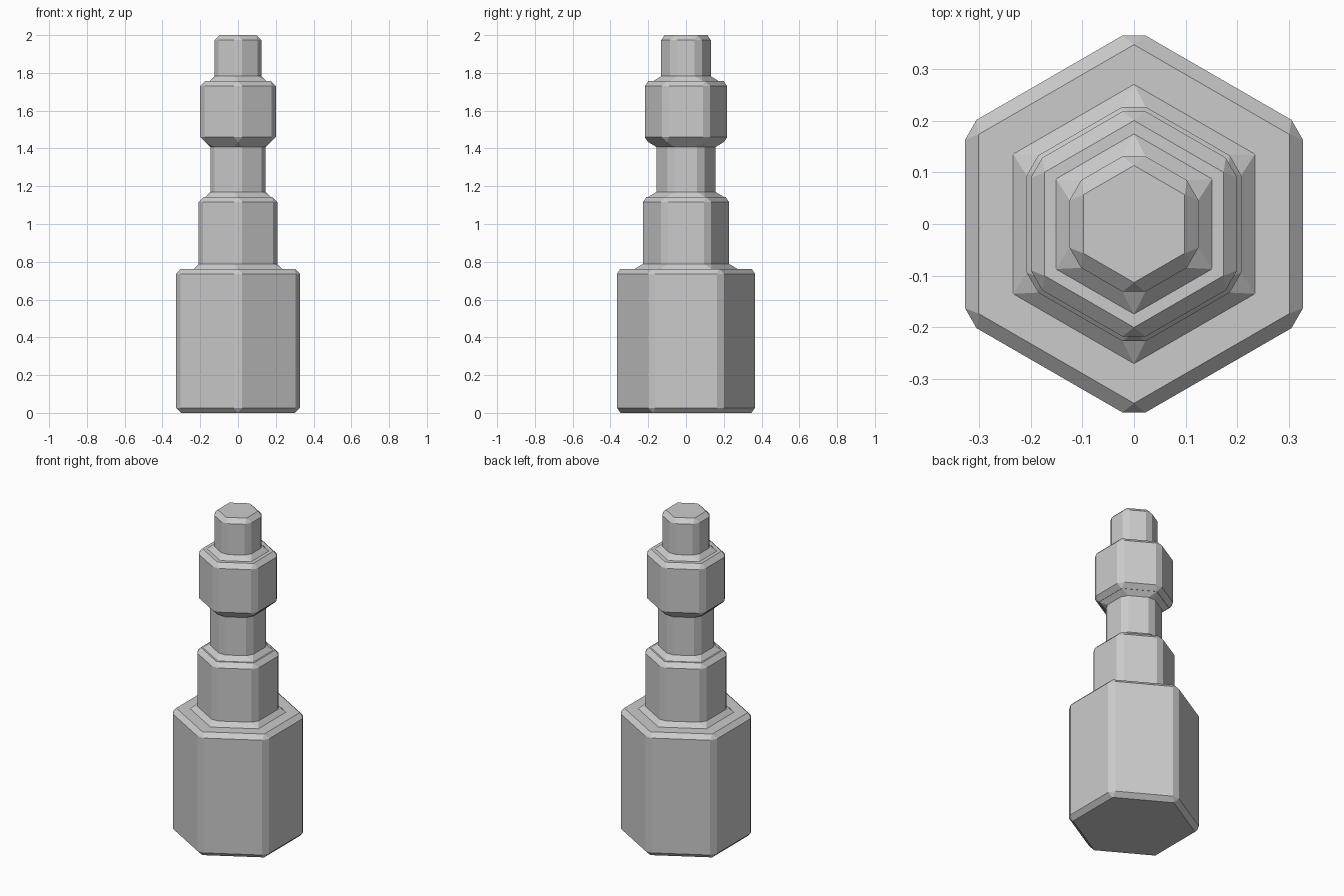
import bpy, bmesh
from math import sin, cos, pi
from mathutils import Vector

if "Cube" in bpy.data.objects:
    bpy.data.objects.remove(bpy.data.objects["Cube"])

BEVEL = 0.0265           # chamfer size on every edge
INSET = BEVEL / cos(pi / 6)

# Stacked hexagonal sections: corner radius, bottom z, top z
SECTIONS = [(0.378, 0.0, 0.763), (0.240, 0.763, 1.144), (0.168, 1.144, 1.433),
            (0.231, 1.433, 1.756), (0.144, 1.756, 2.0)]


def ring(bm, radius, z, cut):
    """Hexagon with each corner cut along both edges (cut 0 = sharp corner, merged later)."""
    corner = [Vector((radius * sin(i * pi / 3), radius * cos(i * pi / 3), z)) for i in range(6)]
    verts = []
    for i in range(6):
        for j in (i - 1, (i + 1) % 6):
            verts.append(bm.verts.new(corner[i] + (corner[j] - corner[i]).normalized() * cut))
    return verts


bm = bmesh.new()
rings = []
for i, (r, z0, z1) in enumerate(SECTIONS):
    below = SECTIONS[i - 1][0] if i else 0
    above = SECTIONS[i + 1][0] if i + 1 < len(SECTIONS) else 0
    # chamfers turn outward against a wider neighbour, inward otherwise
    rings.append(ring(bm, r + (INSET if below > r else -INSET), z0, 0))
    rings.append(ring(bm, r, z0 + BEVEL, BEVEL * 0.97))
    rings.append(ring(bm, r, z1 - BEVEL, BEVEL * 0.97))
    rings.append(ring(bm, r + (INSET if above > r else -INSET), z1, 0))

# Skin between rings, then cap both ends
for a, b in zip(rings, rings[1:]):
    for k in range(12):
        n = (k + 1) % 12
        bm.faces.new((a[k], a[n], b[n], b[k]))
bm.faces.new(rings[0])
bm.faces.new(rings[-1])

bmesh.ops.remove_doubles(bm, verts=bm.verts, dist=0.0003)
bmesh.ops.recalc_face_normals(bm, faces=bm.faces)

mesh = bpy.data.meshes.new("stepped_hex_post")
bm.to_mesh(mesh)
bm.free()
obj = bpy.data.objects.new("stepped_hex_post", mesh)
bpy.context.collection.objects.link(obj)
